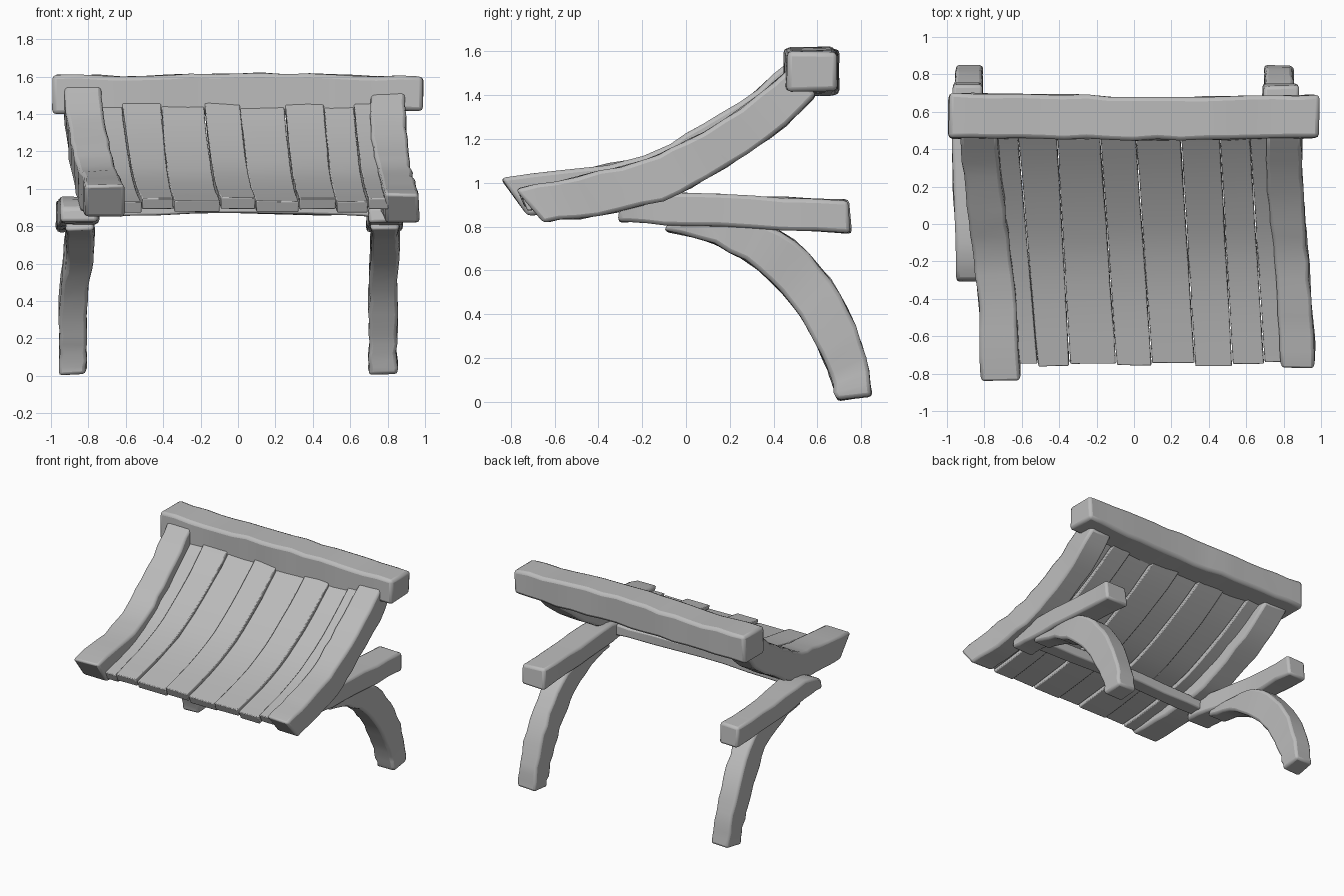
import bpy, bmesh, math, random
from mathutils import Vector

random.seed(4)
cube = bpy.data.objects.get("Cube")
if cube:
    bpy.data.objects.remove(cube, do_unlink=True)

# Single weathered wood colour
wood = bpy.data.materials.new("grey_wood")
wood.use_nodes = True
wood.diffuse_color = (0.5, 0.5, 0.5, 1)
bsdf = next(n for n in wood.node_tree.nodes if n.type == 'BSDF_PRINCIPLED')
bsdf.inputs["Base Color"].default_value = wood.diffuse_color


def smooth_path(stations, steps):
    """Catmull-Rom interpolation of equally long number tuples."""
    pts = [Vector(s) for s in stations]
    pts = [2 * pts[0] - pts[1]] + pts + [2 * pts[-1] - pts[-2]]
    out = []
    for a, b, c, d in zip(pts, pts[1:], pts[2:], pts[3:]):
        for i in range(steps):
            t = i / steps
            out.append(b + 0.5 * t * ((c - a) + t * ((2 * a - 5 * b + 4 * c - d)
                                                    + t * (3 * (b - c) + d - a))))
    return out + [pts[-2]]


def loft(name, rings, bevel=0.018, rough=0.006):
    """Hewn timber through a row of four-cornered rings."""
    bm = bmesh.new()
    loops = []
    for ring in rings:
        loops.append([bm.verts.new([c + random.uniform(-rough, rough) for c in co])
                      for co in ring])
    for a, b in zip(loops, loops[1:]):
        for i in range(4):
            j = (i + 1) % 4
            bm.faces.new((a[i], a[j], b[j], b[i]))
    bm.faces.new(loops[0])
    bm.faces.new(loops[-1])
    bmesh.ops.recalc_face_normals(bm, faces=bm.faces)
    mesh = bpy.data.meshes.new(name)
    bm.to_mesh(mesh)
    bm.free()
    mesh.materials.append(wood)
    obj = bpy.data.objects.new(name, mesh)
    bpy.context.collection.objects.link(obj)
    mod = obj.modifiers.new("worn_edges", 'BEVEL')
    mod.width = bevel
    mod.segments = 2
    mod.limit_method = 'ANGLE'
    mod.angle_limit = math.radians(40)
    bpy.ops.object.select_all(action='DESELECT')
    bpy.context.view_layer.objects.active = obj
    obj.select_set(True)
    bpy.ops.object.shade_smooth_by_angle(angle=math.radians(35))
    return obj


def side_timber(name, stations, steps=3, **kw):
    """Stations: top y, top z, bottom y, bottom z, left x, right x."""
    rings = [((l, ty, tz), (r, ty, tz), (r, by, bz), (l, by, bz))
             for ty, tz, by, bz, l, r in smooth_path(stations, steps)]
    return loft(name, rings, **kw)


def cross_timber(name, stations, steps=4, **kw):
    """Stations: x, front y, back y, low z, high z."""
    rings = [((x, f, lo), (x, b, lo), (x, b, hi), (x, f, hi))
             for x, f, b, lo, hi in smooth_path(stations, steps)]
    return loft(name, rings, **kw)


# Ridge beam along the high back edge
cross_timber("ridge_beam", [
    (-.99, .46, .7, 1.4, 1.61), (-.5, .455, .695, 1.405, 1.605),
    (0, .45, .68, 1.4, 1.62), (.5, .45, .68, 1.4, 1.61),
    (.99, .46, .69, 1.42, 1.6)], bevel=.022)

# Curved rafters on both sides
side_timber("rafter_left", [
    (-.78, .97, -.65, .82, .79, .97), (-.5, 1.03, -.4, .85, .77, .95),
    (-.2, 1.1, -.1, .92, .75, .93), (0, 1.19, .1, 1.02, .73, .91),
    (.25, 1.34, .38, 1.2, .71, .9), (.48, 1.52, .6, 1.4, .71, .89)])
side_timber("rafter_right", [
    (-.85, 1.02, -.73, .85, -.82, -.61), (-.45, 1.07, -.4, .87, -.83, -.63),
    (-.2, 1.12, -.1, .93, -.86, -.66), (0, 1.22, .1, 1.03, -.88, -.68),
    (.25, 1.37, .38, 1.2, -.91, -.71), (.48, 1.56, .6, 1.4, -.93, -.73)])

# Roof planks, fanned between the rafters
profile = [(-.75, .94), (-.45, .995), (-.2, 1.065), (0, 1.155),
           (.25, 1.3), (.45, 1.44), (.52, 1.495)]
back_x = [-.74, -.62, -.41, -.18, .01, .25, .46, .62, .74]
front_x = [-.63, -.51, -.34, -.09, .1, .33, .53, .7, .81]
for i in range(len(back_x) - 1):
    lift = (.012 if i % 2 else -.008) + random.uniform(-.004, .004)
    start = random.uniform(-.015, .015)
    stations = []
    for k, (y, z) in enumerate(profile):
        t = (y - profile[0][0]) / (profile[-1][0] - profile[0][0])
        l, r = [front_x[n] + (back_x[n] - front_x[n]) * t for n in (i, i + 1)]
        y += start if k == 0 else 0
        stations.append((y, z + lift, y + .025, z + lift - .06, l - .002, r - .006))
    side_timber(f"roof_plank_{i + 1}", stations, 2, bevel=.006, rough=.002)

# Crossbar below the planks
cross_timber("crossbar", [
    (-.84, -.26, -.15, .85, .93), (0, -.26, -.15, .87, .94),
    (.8, -.26, -.15, .85, .93)], bevel=.01)

# Level support arms and their curved braces
for name, arm_front, arm_back, foot, knee in (
        ("left", (.7, .88), (.69, .88), (.7, .85), (.71, .86)),
        ("right", (-.95, -.75), (-.97, -.81), (-.955, -.81), (-.92, -.77))):
    side_timber("support_arm_" + name, [
        (-.3, .9, -.31, .82, *arm_front), (-.1, .955, -.1, .81, *arm_front),
        (.3, .94, .3, .79, *arm_back), (.74, .92, .755, .77, *arm_back)])
    mid = [(a * 2 + b) / 3 for a, b in zip(foot, knee)]
    side_timber("curved_brace_" + name, [
        (-.06, .83, -.1, .78, *knee), (.2, .82, .13, .72, *knee),
        (.43, .78, .33, .6, *knee), (.61, .62, .48, .45, *mid),
        (.74, .42, .59, .27, *foot), (.82, .2, .655, .12, *foot),
        (.85, .025, .69, .005, *foot)])
